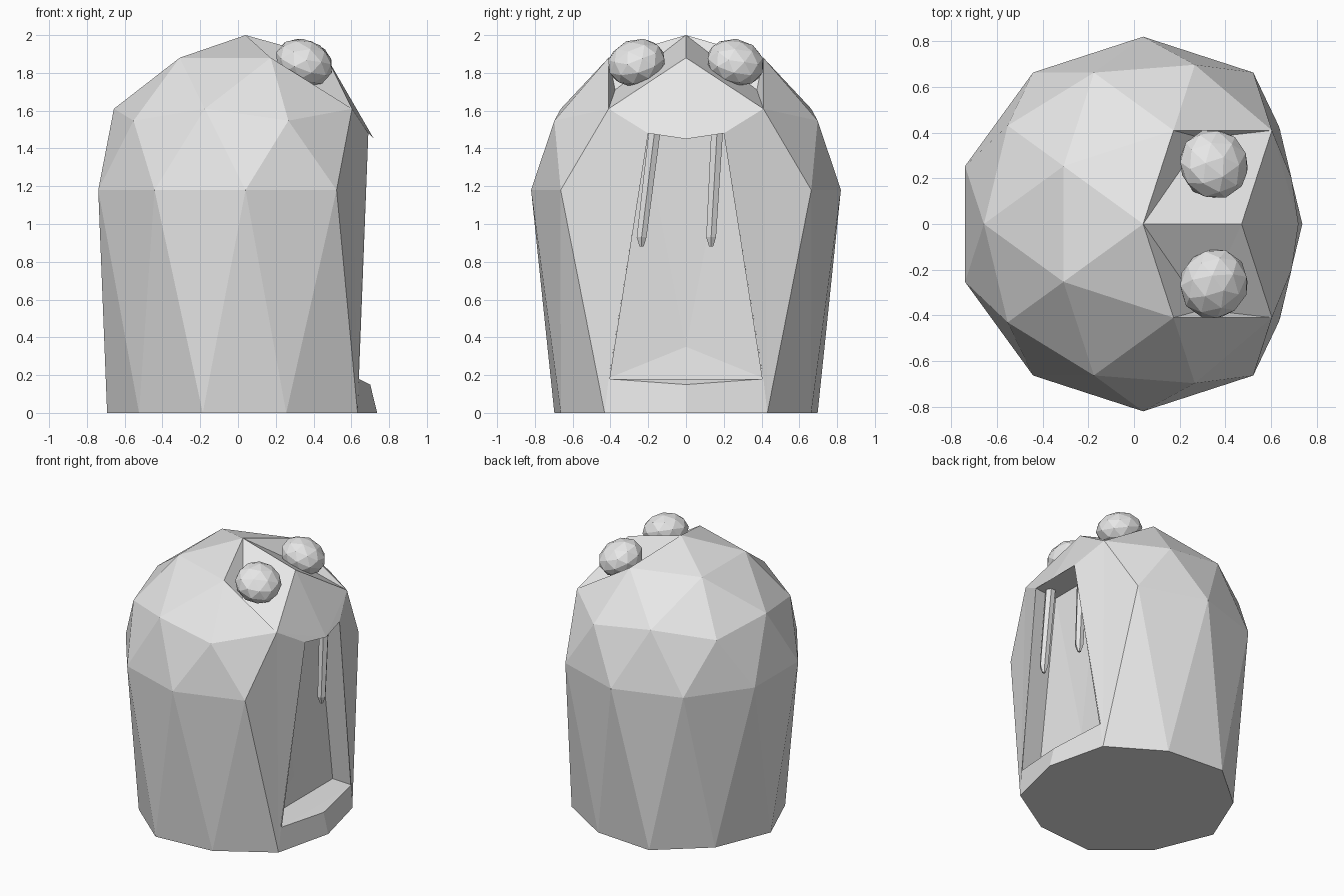
import bpy, bmesh, math
from mathutils import Vector, Matrix

if "Cube" in bpy.data.objects:
    bpy.data.objects.remove(bpy.data.objects["Cube"])

grey = bpy.data.materials.new("light_grey")
grey.diffuse_color = (0.8, 0.8, 0.8, 1)
grey.use_nodes = True
grey.node_tree.nodes["Principled BSDF"].inputs["Base Color"].default_value = grey.diffuse_color


def make_object(name, bm):
    bmesh.ops.recalc_face_normals(bm, faces=bm.faces[:])
    mesh = bpy.data.meshes.new(name)
    bm.to_mesh(mesh)
    bm.free()
    mesh.materials.append(grey)
    obj = bpy.data.objects.new(name, mesh)
    bpy.context.collection.objects.link(obj)
    return obj


# Body: faceted dome on a tapering ten-sided trunk, open at the mouth (+x)
bm = bmesh.new()
V = lambda x, y, z: bm.verts.new((x, y, z))
CX, R = 0.04, 0.82


def ring(count, start, radii, z):
    out = []
    for i in range(count):
        a = math.radians(start + i * 360 / count)
        r = radii[i % len(radii)]
        out.append(V(CX + r * math.cos(a), r * math.sin(a), z))
    return out


T = V(CX, 0, 2.0)
m = ring(5, 0, [0.431], 1.88)
A = ring(5, 0, [0.733], 1.547)
M = ring(5, 36, [0.697], 1.61)
E = ring(10, 18, [R], 1.18)
B = ring(10, 0, [0.697, 0.733], 0)

# Upper lip
A[0].co = (0.72, 0, 1.45)
E[0].co = (0.69, 0.2, 1.48)
E[9].co = (0.69, -0.2, 1.48)


def face(*vs):
    bm.faces.new(vs)


for k in range(5):
    n = (k + 1) % 5
    e0, e1, e2 = E[2 * k], E[2 * k + 1], E[(2 * k + 2) % 10]
    face(m[k], A[k], M[k])
    face(m[n], M[k], A[n])
    face(A[k], e0, M[k])
    face(M[k], e1, A[n])
    if n != 0:
        face(A[n], e1, e2)
    if k in (0, 4):
        # Eye socket sunk into the dome
        s = 1 if k == 0 else -1
        X = V(0.3, 0.375 * s, 1.71)
        loop = [T, m[k], M[k], m[n]]
        for i in range(4):
            face(loop[i], loop[(i + 1) % 4], X)
    else:
        face(T, m[k], m[n])
        face(m[k], M[k], m[n])
        face(M[k], e0, e1)

# Trunk sides and base
for j in range(1, 9):
    face(E[j], B[j], B[j + 1])
for j in range(2, 9):
    face(E[j - 1], B[j], E[j])
bm.faces.new(B)

# Mouth: cheeks, lower lip, side walls, floor, ceiling and back wall
chin = V(0.70, 0, 0.15)
hub = V(0.46, 0, 0.35)
L, Wb, Wt = [], [], []
for s, brow, cheek, foot, lip in ((1, M[0], E[1], B[1], E[0]), (-1, M[4], E[8], B[9], E[9])):
    L.append(V(0.64, 0.41 * s, 0.18))
    Wb.append(V(0.48, 0.42 * s, 0.18))
    Wt.append(V(0.50, 0.22 * s, 1.48))
    face(brow, cheek, foot)
    face(brow, foot, lip)
    face(lip, foot, L[-1])
    face(foot, B[0], chin, L[-1])
    face(lip, L[-1], Wb[-1], Wt[-1])
    face(hub, Wb[-1], Wt[-1])
face(hub, Wb[0], Wb[1])
face(hub, Wt[0], Wt[1])
face(L[0], chin, L[1])
face(L[0], L[1], Wb[1], Wb[0])
face(A[0], E[0], E[9])
face(E[0], E[9], Wt[1], Wt[0])
make_object("body", bm)

# Eyes: faceted balls, slightly flattened along the dome's slope
for s, side in ((-1, "right"), (1, "left")):
    bm = bmesh.new()
    bmesh.ops.create_icosphere(bm, subdivisions=2, radius=0.157)
    tilt = Vector((0.35, 0.25 * s, 0.9)).to_track_quat('Z', 'Y').to_matrix().to_4x4()
    mat = Matrix.Translation((0.35, 0.262 * s, 1.855)) @ tilt @ Matrix.Diagonal((1, 1, 0.76, 1))
    bmesh.ops.transform(bm, matrix=mat, verts=bm.verts[:])
    make_object(side + "_eye", bm)

# Fangs: thin six-sided rods with pointed tips hanging from the upper lip
for side, y_top, y_low in (("right", -0.165, -0.235), ("left", 0.165, 0.133)):
    bm = bmesh.new()
    rings = []
    for z, y, r in ((1.50, y_top, 0.036), (0.93, y_low, 0.03), (0.88, y_low, 0.012)):
        rings.append([bm.verts.new((0.59 + r * math.cos(i * math.pi / 3),
                                    y + r * math.sin(i * math.pi / 3), z)) for i in range(6)])
    for a, b in zip(rings, rings[1:]):
        for i in range(6):
            bm.faces.new((a[i], a[(i + 1) % 6], b[(i + 1) % 6], b[i]))
    bm.faces.new(rings[0])
    bm.faces.new(rings[-1])
    make_object(side + "_fang", bm)
